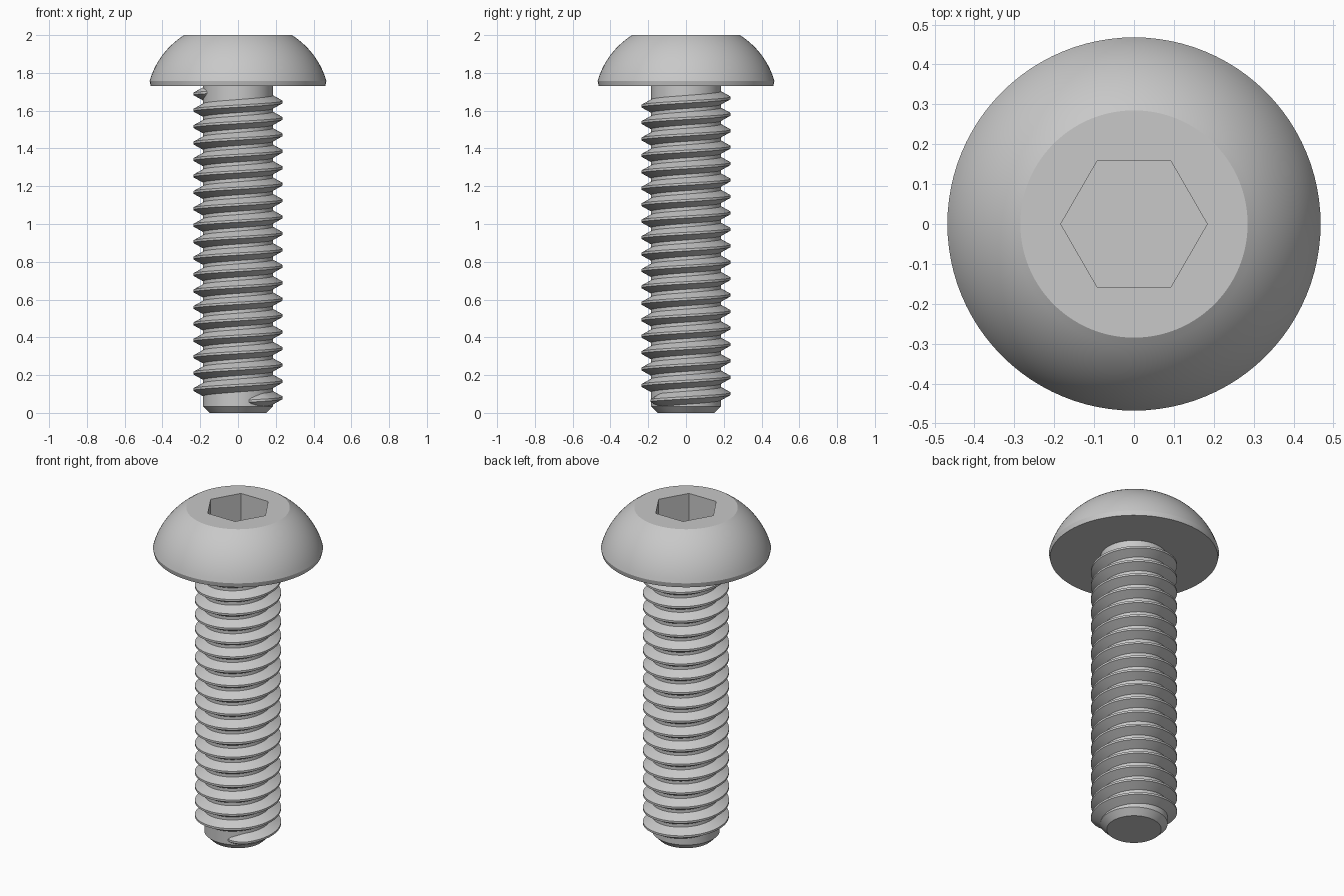
import bpy, bmesh
from math import cos, sin, pi, radians

cube = bpy.data.objects.get("Cube")
if cube:
    bpy.data.objects.remove(cube, do_unlink=True)

# Single metal colour
GREY = (0.58, 0.58, 0.58, 1)
steel = bpy.data.materials.new("grey_steel")
steel.use_nodes = True
steel.diffuse_color = GREY
steel.node_tree.nodes["Principled BSDF"].inputs["Base Color"].default_value = GREY

SEGMENTS = 96
HEAD_BASE = 1.73
CORE_R = 0.185
CREST_R = 0.237
PITCH = 0.087


def finish(bm, name):
    bmesh.ops.recalc_face_normals(bm, faces=bm.faces)
    mesh = bpy.data.meshes.new(name)
    bm.to_mesh(mesh)
    bm.free()
    mesh.materials.append(steel)
    ob = bpy.data.objects.new(name, mesh)
    bpy.context.collection.objects.link(ob)
    bpy.ops.object.select_all(action='DESELECT')
    ob.select_set(True)
    bpy.context.view_layer.objects.active = ob
    bpy.ops.object.shade_smooth_by_angle(angle=radians(25))
    return ob


def skin(bm, rings, closed):
    """Join neighbouring rings with quads and cap both ends."""
    n = len(rings[0])
    for a, b in zip(rings, rings[1:]):
        for i in range(n if closed else n - 1):
            j = (i + 1) % n
            bm.faces.new((a[i], a[j], b[j], b[i]))
    bm.faces.new(rings[0])
    bm.faces.new(rings[-1])


def round_radius(r):
    return lambda a: r


def hex_radius(apothem):
    return lambda a: apothem / cos(a % (pi / 3) - pi / 6)


def lathe(name, profile):
    """Profile is a list of (radius function, height)."""
    bm = bmesh.new()
    rings = []
    for radius, z in profile:
        ring = []
        for i in range(SEGMENTS):
            a = 2 * pi * (i + 0.0001) / SEGMENTS
            ring.append(bm.verts.new((radius(a) * cos(a), radius(a) * sin(a), z)))
        rings.append(ring)
    skin(bm, rings, True)
    return finish(bm, name)


# Domed head with a hexagonal socket
rim_r, rim_z, top_r = 0.468, 1.757, 0.285
head = [(round_radius(0.462), HEAD_BASE), (round_radius(rim_r), rim_z)]
half = radians(21)
dx, dz = top_r - rim_r, 2 - rim_z
STEPS = 14
for k in range(1, STEPS + 1):
    t = -half + 2 * half * k / STEPS
    along = 0.5 + 0.5 * sin(t) / sin(half)
    bulge = (cos(t) - cos(half)) / (2 * sin(half))
    head.append((round_radius(rim_r + dx * along + dz * bulge),
                 rim_z + dz * along - dx * bulge))
head += [(hex_radius(0.159), 2), (hex_radius(0.159), 1.825)]
lathe("button_head", head)

# Plain core with a chamfered tip
lathe("shank_core", [(round_radius(0.15), 0), (round_radius(CORE_R), 0.035),
                     (round_radius(CORE_R), HEAD_BASE + 0.01)])

# Helical thread that sinks into the core at both ends
bm = bmesh.new()
start, end = radians(-73), radians(18 * 360 + 208)
ramp = radians(28)
steps = int((end - start) / radians(5))
root_r = 0.172
crest_half = 0.006
root_half = crest_half + (CREST_R - root_r) * 0.55
section = [(root_r, -root_half), (CREST_R, -crest_half),
           (CREST_R, crest_half), (root_r, root_half)]
sections = []
for k in range(steps + 1):
    a = start + (end - start) * k / steps
    fade = min(1, (a - start) / ramp, (end - a) / ramp)
    sink = (1 - max(0, fade) ** 0.6) * (CREST_R - CORE_R + 0.004)
    z0 = 0.08 + PITCH * a / (2 * pi)
    sections.append([bm.verts.new(((r - sink) * cos(a), (r - sink) * sin(a), z0 + h))
                     for r, h in section])
skin(bm, sections, True)
finish(bm, "screw_thread")
